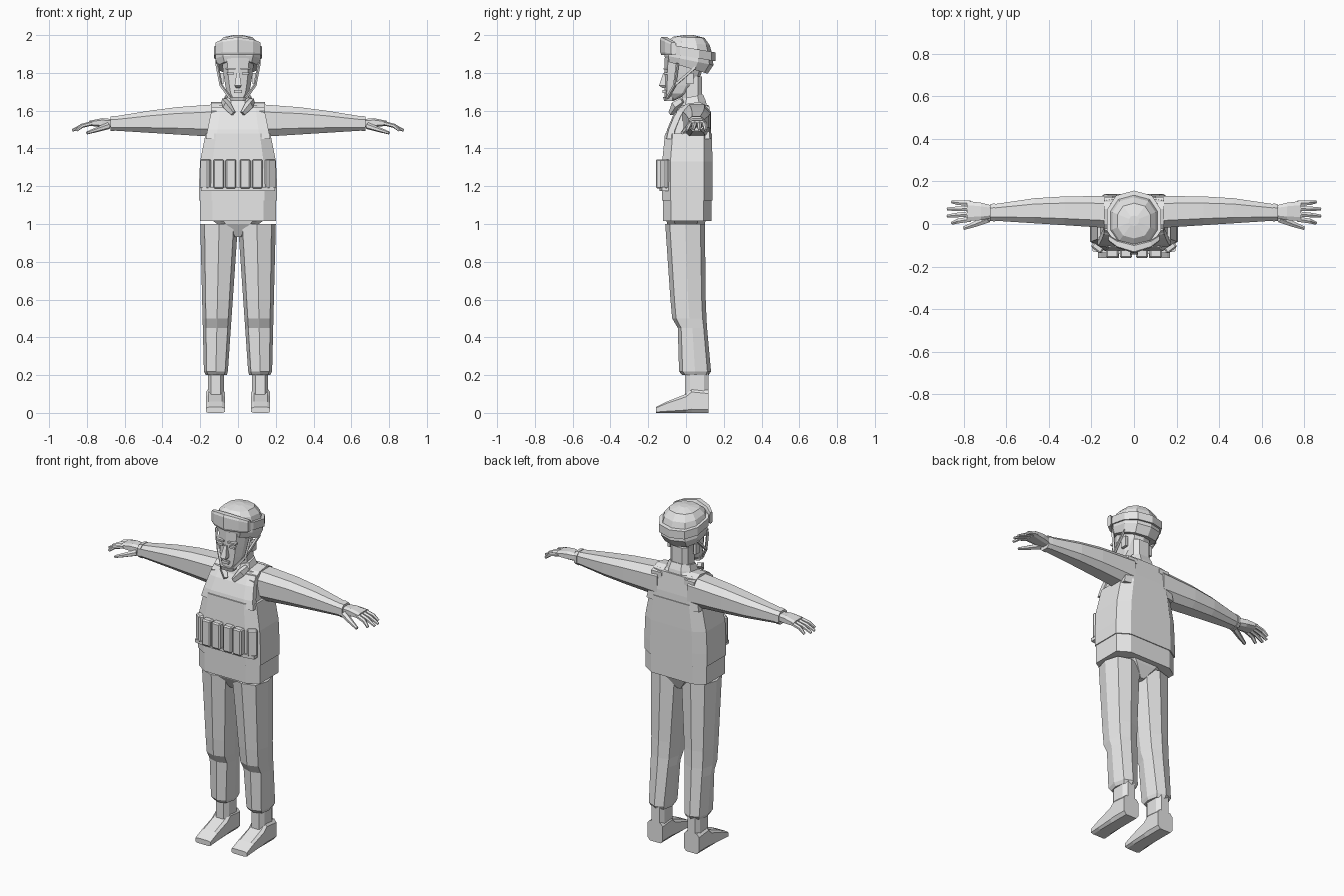
import bpy
import bmesh
import math
from mathutils import Matrix, Vector

cube = bpy.data.objects.get("Cube")
if cube:
    bpy.data.objects.remove(cube, do_unlink=True)

shade = 0.8
grey = bpy.data.materials.new("plain_grey")
grey.use_nodes = True
grey.diffuse_color = (shade, shade, shade, 1)
shader = grey.node_tree.nodes["Principled BSDF"]
shader.inputs["Base Color"].default_value = grey.diffuse_color


def finish(name, bm, mirror):
    bmesh.ops.recalc_face_normals(bm, faces=bm.faces)
    mesh = bpy.data.meshes.new(name)
    bm.to_mesh(mesh)
    bm.free()
    mesh.materials.append(grey)
    part = bpy.data.objects.new(name, mesh)
    bpy.context.collection.objects.link(part)
    if mirror:
        modifier = part.modifiers.new("mirror", "MIRROR")
        modifier.use_mirror_merge = False
    return part


def skin(name, rings, mirror):
    """Bridge equal rings of points and cap both ends."""
    bm = bmesh.new()
    loops = [[bm.verts.new(point) for point in ring] for ring in rings]
    count = len(loops[0])
    for low, high in zip(loops, loops[1:]):
        for here in range(count):
            after = (here + 1) % count
            bm.faces.new((low[here], low[after], high[after], high[here]))
    bm.faces.new(loops[0])
    bm.faces.new(loops[-1])
    return finish(name, bm, mirror)


def outline(sides, power, phase):
    """Rounded-box outline scaled to fill a unit square."""
    def soften(value):
        return math.copysign(abs(value) ** power, round(value, 6))
    angles = [math.tau * (step + phase) / sides for step in range(sides)]
    across = [soften(math.cos(angle)) for angle in angles]
    along = [soften(math.sin(angle)) for angle in angles]
    return [(u / max(across), v / max(along)) for u, v in zip(across, along)]


def loft(name, axis, rows, sides=8, power=0.6, phase=0.5, mirror=False):
    """Each row is a position on the axis, two extents and an optional tilt."""
    rings = []
    for position, left, right, low, high, *tilt in rows:
        ring = []
        for u, v in outline(sides, power, phase):
            a = (left + right + (right - left) * u) / 2
            b = (low + high + (high - low) * v) / 2
            point = [a, b]
            point.insert(axis, position - sum(tilt) * b)
            ring.append(point)
        rings.append(ring)
    return skin(name, rings, mirror)


def tower(name, rows, **options):
    """Upright loft that is symmetric in x."""
    return loft(name, 2, [(z, -half, half, *rest) for z, half, *rest in rows], **options)


def tube(name, points, radii, sides=6):
    """Mirrored tube through a few points."""
    path = [Vector(point) for point in points]
    rings = []
    for index, (centre, radius) in enumerate(zip(path, radii)):
        way = path[min(index + 1, len(path) - 1)] - path[max(index - 1, 0)]
        turn = way.to_track_quat("Z", "Y")
        rings.append([centre + turn @ Vector((u * radius, v * radius, 0))
                      for u, v in outline(sides, 1, 0.5)])
    return skin(name, rings, True)


def box(name, centre, size, turn=0, mirror=True):
    """Block of a given size, turned about the vertical."""
    bm = bmesh.new()
    matrix = (Matrix.Translation(centre) @ Matrix.Rotation(turn, 4, "Z")
              @ Matrix.Diagonal((*size, 1)))
    bmesh.ops.create_cube(bm, size=1, matrix=matrix)
    return finish(name, bm, mirror)


def mix(start, end, amount):
    return start + (end - start) * amount


# Boots
instep = [(-0.16, 0.03), (-0.1, 0.06), (0, 0.1), (0.03, 0.13), (0.12, 0.12)]
loft("boot_feet", 1, [(y, 0.07, 0.17, 0, top) for y, top in instep],
     power=0.4, mirror=True)
loft("boot_shafts", 2, [(z, 0.075, 0.16, -0.005, 0.12) for z in (0.06, 0.22)], mirror=True)


# Trousers: straight taper with a bump at the knee and a gathered hem
def leg_row(z, bump=0):
    rise = (z - 0.2) / 0.8
    return (z, mix(0.055, 0, rise), mix(0.18, 0.2, rise),
            mix(-0.035, -0.11, rise) - bump, mix(0.1, 0.135, (1 - rise) ** 3))


knee = [(0.22, 0), (0.45, -0.015), (0.5, 0.01), (0.6, 0.01), (1, 0)]
hem = [(0.2, 0.06, 0.17, -0.02, 0.12)]
loft("trouser_legs", 2, hem + [leg_row(*step) for step in knee],
     power=0.75, phase=0, mirror=True)
tower("pelvis", [(0.93, 0.02, -0.06, 0.07), (1, 0.11, -0.1, 0.1), (1.05, 0.18, -0.11, 0.11)])


# Upper body: every layer follows one tapering rule
def body_row(z, inset):
    above = max(0, z - 1.3)
    return (z, 0.207 - above / 5 - inset, 2.5 * above ** 3 - 0.126 + inset,
            0.14 - above ** 3 / 2 - inset)


def body_layer(name, heights, inset, front=-1, back=1):
    rows = [body_row(z, inset) for z in heights]
    rows = [(z, half, max(low, high + front), min(high, low + back))
            for z, half, low, high in rows]
    return tower(name, rows, power=0.45)


body_layer("jacket_skirt", (1.015, 1.14), 0.005)
body_layer("jacket_torso", (1.13, 1.3, 1.48, 1.57, 1.63), 0.014)
body_layer("vest_body", (1.125, 1.2, 1.33, 1.48), 0)
body_layer("vest_chest", (1.45, 1.5, 1.57, 1.62), 0.006, back=0.05)
body_layer("vest_back", (1.45, 1.52, 1.63), 0.004, front=-0.05)
tower("jacket_yoke", [(1.6, 0.13, -0.03, 0.12), (1.645, 0.07, -0.01, 0.1)])

straps = []
for y in (-0.05, 0, 0.07, 0.125):
    top = 1.648 - 5 * (y - 0.05) ** 2
    straps.append((y, 0.075, 0.142, top - 0.03, top))
loft("vest_shoulder_straps", 1, straps, sides=4, mirror=True)

# Pouches: two straight and one angled on each side
tower("pouch_belt", [(z, 0.195, -0.14, -0.08) for z in (1.175, 1.195)])
for label, x, y, turn in [("inner", 0.038, -0.13, 0), ("middle", 0.102, -0.13, 0),
                          ("outer", 0.163, -0.1, 0.65)]:
    pouch = box(label + "_pouches", (x, y, 1.265), (0.057, 0.06, 0.155), turn)
    bevel = pouch.modifiers.new("soft_edges", "BEVEL")
    bevel.width = 0.007
    bevel.segments = 1


# Sleeves and cuffs
def sleeve_row(amount, grow=0):
    return (mix(0.1, 0.665, amount), mix(-0.02, 0.016, amount) - grow,
            mix(0.132, 0.092, amount ** 3) + grow, mix(1.46, 1.495, amount) - grow,
            mix(1.635, 1.568, amount ** 1.5) + grow)


loft("sleeves", 0, [sleeve_row(amount) for amount in (0, 0.4, 0.65, 1)],
     power=0.7, mirror=True)
loft("cuffs", 0, [sleeve_row(amount, 0.003) for amount in (0.98, 1.02)],
     power=0.7, mirror=True)

# Hands
loft("palms", 0, [(0.66, 0.03, 0.085, 1.51, 1.555), (0.72, 0.018, 0.1, 1.512, 1.56),
                  (0.785, 0.014, 0.108, 1.52, 1.547)], mirror=True)
for finger, label in enumerate(("index", "middle", "ring", "little")):
    spread = finger - 1.5
    reach = 0.88 - spread ** 2 / 90
    tube(label + "_fingers", [(0.77, 0.06 + spread / 40, 1.534),
                              (0.825, 0.057 + spread / 35, 1.52),
                              (reach, 0.054 + spread / 30, 1.495)], (0.012, 0.011, 0.007))
tube("thumbs", [(0.685, 0.025, 1.52), (0.745, 0, 1.5), (0.8, -0.02, 1.482)],
     (0.018, 0.013, 0.008))

# Neck and collar
tower("neck", [(z, 0.057, -0.02, 0.085) for z in (1.6, 1.78)])
tower("collar", [(1.6, 0.092, -0.05, 0.115), (1.635, 0.08, -0.04, 0.105, -0.15),
                 (1.668, 0.068, -0.025, 0.09, -0.2)], power=0.8)
tube("collar_flaps", [(0.075, -0.02, 1.655), (0.06, -0.055, 1.63), (0.025, -0.08, 1.585)],
     (0.012, 0.017, 0.01), sides=4)

# Head and face
skull = []
for rise in (0, 0.16, 0.35, 0.6, 1):
    swell = rise ** 0.4
    skull.append((mix(1.655, 1.88, rise), mix(0.03, 0.087, swell),
                  -0.113, mix(-0.06, 0.11, swell)))
tower("head", skull, sides=10, power=0.8)
tower("nose", [(1.72, 0.009, -0.125, -0.1), (1.732, 0.018, -0.143, -0.1),
               (1.8, 0.008, -0.12, -0.1)], sides=4)
box("lips", (0, -0.112, 1.702), (0.044, 0.024, 0.016), mirror=False)
box("eyes", (0.04, -0.105, 1.797), (0.036, 0.024, 0.012))
box("brows", (0.04, -0.107, 1.822), (0.052, 0.024, 0.01))
box("ears", (0.085, 0.02, 1.77), (0.016, 0.04, 0.06))

# Helmet with goggles pushed up on its front
dome = [(1.83, 0.108, -0.107, 0.115, 0.3)]
for step in range(5):
    angle = math.radians(22 * step)
    size = math.cos(angle) ** 0.5
    dome.append((mix(1.87, 2, math.sin(angle)), 0.12 * size,
                 0.015 - 0.13 * size, 0.015 + 0.13 * size, size ** 4 / 5))
tower("helmet", dome, sides=10, power=0.85)
tower("goggle_strap", [(z, 0.126, -0.12, 0.157, 0.17) for z in (1.888, 1.935)],
      sides=10, power=0.85)
lens = []
for x in (-0.12, -0.08, 0, 0.08, 0.12):
    curve = x * x
    lens.append((x, 4 * curve - 0.137, 3 * curve - 0.095, 1.895, 1.99 - 2 * curve))
loft("goggles", 0, lens, power=0.4)

# Chin straps
joint = (0.09, -0.06, 1.735)
tube("front_chin_straps", [(0.112, -0.045, 1.85), joint, (0.04, -0.1, 1.665)],
     [0.006] * 3, sides=4)
tube("rear_chin_straps", [(0.108, 0.05, 1.83), joint], [0.006] * 2, sides=4)
tower("chin_cup", [(1.65, 0.04, -0.115, -0.06), (1.672, 0.046, -0.122, -0.06)])
